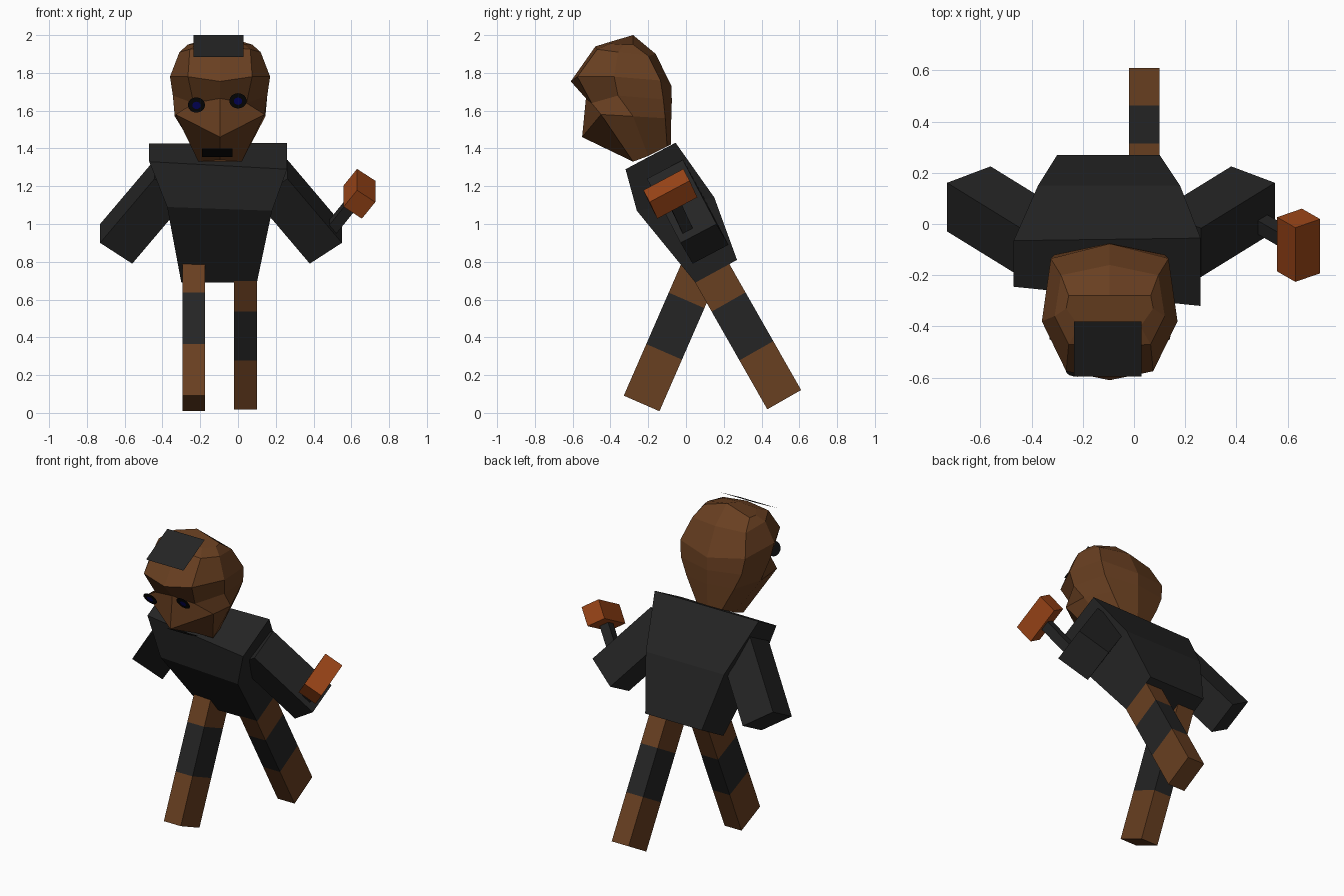
import bpy, bmesh, math
from mathutils import Vector as V

if "Cube" in bpy.data.objects:
    bpy.data.objects.remove(bpy.data.objects["Cube"])

CX = -0.095  # body centre line; the mallet shifts it off x = 0


def material(name, r, g, b):
    m = bpy.data.materials.new(name)
    m.diffuse_color = (r, g, b, 1)
    m.use_nodes = True
    m.node_tree.nodes["Principled BSDF"].inputs["Base Color"].default_value = m.diffuse_color
    return m


DARK = material("dark_cloth", 0.018, 0.018, 0.018)
SKIN = material("brown_skin", 0.14, 0.05, 0.015)
WOOD = material("orange_wood", 0.33, 0.06, 0.009)
BLACK = material("black", 0.003, 0.003, 0.003)
BLUE = material("blue", 0.002, 0.002, 0.15)


def finish(name, bm, mats, recalc=True):
    if recalc:
        bmesh.ops.recalc_face_normals(bm, faces=bm.faces)
    me = bpy.data.meshes.new(name)
    bm.to_mesh(me)
    bm.free()
    for m in mats:
        me.materials.append(m)
    ob = bpy.data.objects.new(name, me)
    bpy.context.collection.objects.link(ob)
    return ob


def loft(name, rings, mats, bands=None):
    """Bridge equal rings of points and cap both ends; bands = material per segment."""
    bm = bmesh.new()
    rows = [[bm.verts.new(p) for p in r] for r in rings]
    n = len(rows[0])
    for k, (a, b) in enumerate(zip(rows, rows[1:])):
        for i in range(n):
            j = (i + 1) % n
            f = bm.faces.new((a[i], a[j], b[j], b[i]))
            f.material_index = bands[k] if bands else 0
    bm.faces.new(rows[0]).material_index = bands[0] if bands else 0
    bm.faces.new(rows[-1]).material_index = bands[-1] if bands else 0
    return finish(name, bm, mats)


def rect(c, u, v):
    """Rectangle around c with half-extent vectors u and v."""
    return [c - u - v, c + u - v, c + u + v, c - u + v]


def plate(name, pts, mat):
    bm = bmesh.new()
    bm.faces.new([bm.verts.new(p) for p in pts])
    return finish(name, bm, [mat], False)


# Torso: three tapering sections leaning forward
loft("torso", [
    [(-.30, .05, .69), (.10, .05, .69), (.10, .27, .81), (-.30, .27, .81)],
    [(-.375, -.25, 1.09), (.18, -.26, 1.07), (.18, .15, 1.14), (-.375, .15, 1.14)],
    [(-.47, -.245, 1.33), (.26, -.32, 1.29), (.26, -.055, 1.43), (-.47, -.065, 1.425)],
], [DARK])

# Arms: square sleeves mirrored about the body centre
for side, name in ((1, "right_arm"), (-1, "left_arm")):
    end = V((0.56 * side - 0.005, 0, 0))
    end = V((-0.09 + side * 0.555, 0.098, 0.895))
    a = V((0, 0.095, 0.05))
    b = V((side * 0.085, -0.032, 0.055))
    up = V((-0.6 * side, -0.37, 0.707))
    loft(name, [rect(end, a, b), rect(end + up * 0.48, a, b)], [DARK])

# Legs: banded boxes in a running stride
for name, x, y, z, d in (("left_leg", -0.235, -0.235, 0.05, (0, 0.40, 0.917)),
                         ("right_leg", 0.04, 0.52, 0.07, (0, -0.495, 0.869))):
    d = V(d)
    depth = V((0, d.z, -d.y)) * 0.103
    rings = [rect(V((x, y, z)) + d * t, V((0.06, 0, 0)), depth)
             for t in (0, 0.298, 0.595, 0.84)]
    loft(name, rings, [SKIN, DARK], [0, 1, 0])

# Mallet: handle along h, head long axis along a
h = V((0.59, -0.34, 0.73)).normalized()
a = V((0, 0.88, 0.47)).normalized()
w = h.cross(a).normalized()
c = V((0.643, -0.083, 1.16))
loft("mallet_handle", [rect(c + h * t, a * 0.03, w * 0.03) for t in (-0.3, -0.04)], [DARK])
loft("mallet_head", [rect(c + h * t, a * 0.12, w * 0.06) for t in (-0.06, 0.06)], [WOOD])

# Head: half rings from front centre to back centre, mirrored
half_rings = [
    [(0, -.30, 1.34), (.115, -.28, 1.33), (.11, -.20, 1.36), (.09, -.10, 1.41), (0, -.08, 1.42)],
    [(0, -.55, 1.46), (.235, -.45, 1.58), (.24, -.28, 1.57), (.17, -.11, 1.56), (0, -.078, 1.56)],
    [(0, -.53, 1.665), (.14, -.50, 1.64), (.25, -.36, 1.68), (.215, -.12, 1.66), (0, -.075, 1.65)],
    [(0, -.61, 1.755), (.17, -.575, 1.78), (.265, -.38, 1.78), (.23, -.135, 1.76), (0, -.077, 1.73)],
    [(0, -.48, 1.94), (.16, -.47, 1.925), (.215, -.36, 1.91), (.19, -.20, 1.89), (0, -.16, 1.90)],
    [(0, -.40, 1.965), (.12, -.40, 1.955), (.17, -.33, 1.95), (.16, -.28, 1.95), (0, -.28, 2.0)],
]
loft("head", [[(CX + x, y, z) for x, y, z in r] +
              [(CX - x, y, z) for x, y, z in r[3:0:-1]] for r in half_rings], [SKIN])

# Hair patch and mouth: thin flat plates
plate("hair_patch", [(-.235, -.595, 1.885), (.03, -.595, 1.885),
                     (.03, -.38, 2.0), (-.235, -.38, 2.0)], DARK)
plate("mouth", [(-.19, -.35, 1.355), (-.03, -.35, 1.355),
                (-.03, -.45, 1.40), (-.19, -.45, 1.40)], BLACK)

# Eyes: flat discs with blue pupils, tilted with the head
fwd, up = V((0, -0.88, -0.47)), V((0, -0.47, 0.88))
for side, pos in (("left", V((-.22, -.575, 1.63))), ("right", V((0, -.555, 1.652)))):
    for part, r, off, mat in (("eye", 0.046, 0, BLACK), ("pupil", 0.022, 0.004, BLUE)):
        ring = [i * math.tau / 16 for i in range(16)]
        plate(f"{side}_{part}", [pos + fwd * off + V((r * math.cos(t), 0, 0)) + up * r * math.sin(t)
                                 for t in ring], mat)
